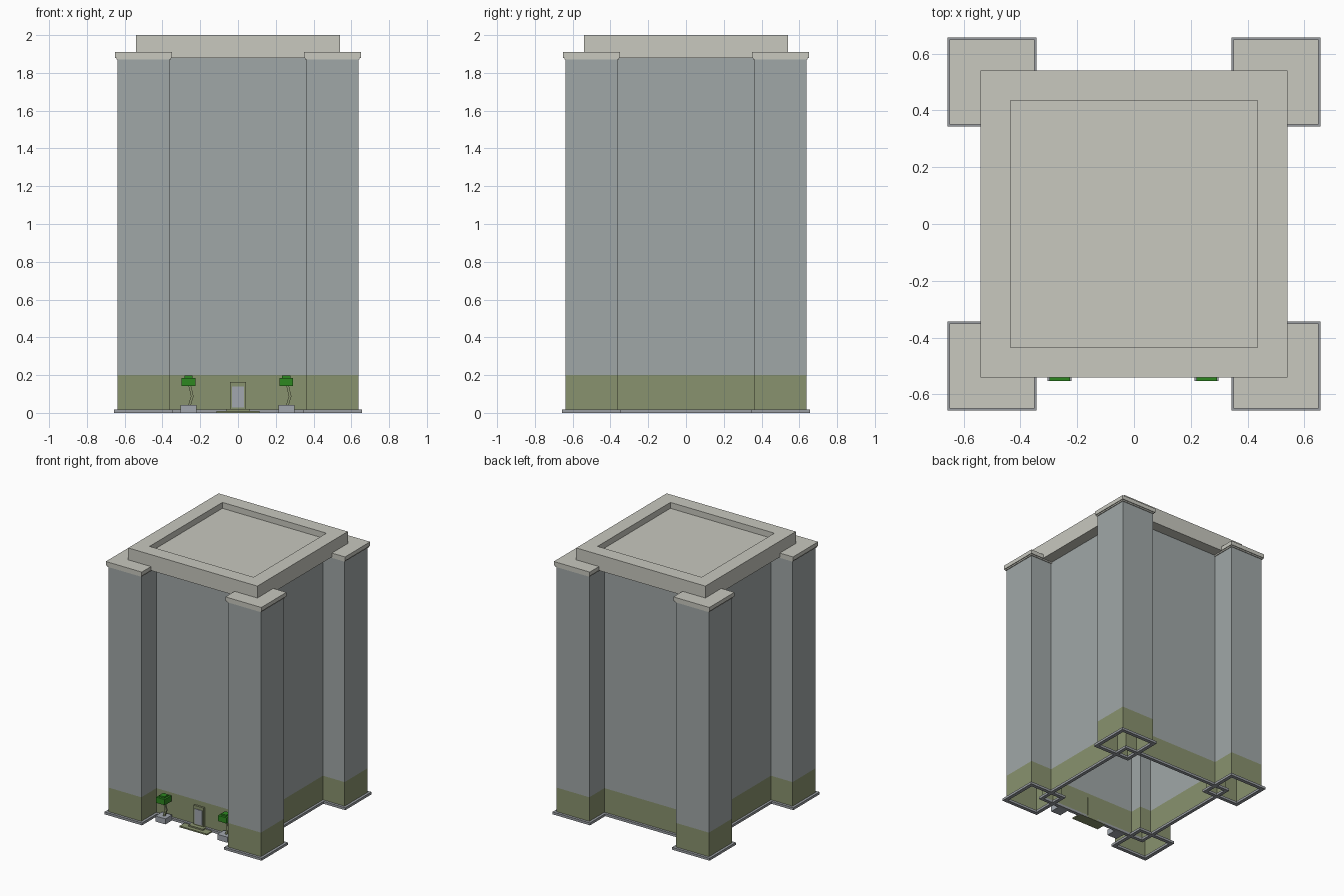
import bpy, bmesh
from mathutils import Vector

if "Cube" in bpy.data.objects:
    bpy.data.objects.remove(bpy.data.objects["Cube"])


def mat(name, r, g, b):
    m = bpy.data.materials.new(name)
    m.diffuse_color = (r, g, b, 1)
    m.use_nodes = True
    m.node_tree.nodes["Principled BSDF"].inputs["Base Color"].default_value = m.diffuse_color
    return m


WALL = mat("blue_grey_wall", 0.352, 0.390, 0.390)
OLIVE = mat("olive_band", 0.250, 0.288, 0.156)
ROOF = mat("pale_stone", 0.578, 0.578, 0.520)
TRIM = mat("grey_trim", 0.32, 0.34, 0.36)
PANE = mat("door_grey", 0.36, 0.39, 0.43)
LEAF = mat("leaf_green", 0.026, 0.245, 0.014)


def finish(name, bm, *mats):
    me = bpy.data.meshes.new(name)
    bm.to_mesh(me)
    bm.free()
    for m in mats:
        me.materials.append(m)
    ob = bpy.data.objects.new(name, me)
    bpy.context.collection.objects.link(ob)
    return ob


def box(name, x0, x1, y0, y1, z0, z1, m):
    bm = bmesh.new()
    bmesh.ops.create_cube(bm, size=1)
    for v in bm.verts:
        v.co = Vector((x0 + (v.co.x + .5) * (x1 - x0),
                       y0 + (v.co.y + .5) * (y1 - y0),
                       z0 + (v.co.z + .5) * (z1 - z0)))
    return finish(name, bm, m)


def ring(bm, cx, cy, h, z):
    return [bm.verts.new((cx + sx * h, cy + sy * h, z))
            for sx, sy in ((-1, -1), (1, -1), (1, 1), (-1, 1))]


def loft(bm, rings, closed=False):
    n = len(rings)
    for k in range(n if closed else n - 1):
        a, b = rings[k], rings[(k + 1) % n]
        for i in range(4):
            j = (i + 1) % 4
            bm.faces.new((a[i], a[j], b[j], b[i]))


def shell(name, cx, cy, h, top):
    """Hollow square wall, olive below 0.2."""
    bm = bmesh.new()
    loft(bm, [ring(bm, cx, cy, h, z) for z in (0.0, 0.2, top)])
    for f in bm.faces:
        f.material_index = 1 if f.calc_center_median().z < 0.2 else 0
    finish(name, bm, WALL, OLIVE)


def frame(name, cx, cy, outer, inner, z0, z1, m):
    """Square frame open in the middle."""
    bm = bmesh.new()
    loft(bm, [ring(bm, cx, cy, h, z) for h, z in
              ((outer, z0), (outer, z1), (inner, z1), (inner, z0))], True)
    finish(name, bm, m)


# core block with base trim
shell("core_wall", 0, 0, 0.457, 1.89)
frame("core_base_trim", 0, 0, 0.475, 0.45, 0, 0.018, TRIM)

# roof slab with sunken middle
bm = bmesh.new()
rs = [ring(bm, 0, 0, h, z) for h, z in
      ((0.54, 1.88), (0.54, 2.0), (0.435, 2.0), (0.435, 1.955))]
loft(bm, rs)
bm.faces.new(rs[-1])
bm.faces.new(rs[0][::-1])
finish("roof_slab", bm, ROOF)

# corner towers with caps and base trim
for sx in (-1, 1):
    for sy in (-1, 1):
        cx, cy = 0.5 * sx, 0.5 * sy
        shell("corner_tower", cx, cy, 0.138, 1.88)
        frame("tower_base_trim", cx, cy, 0.157, 0.13, 0, 0.018, TRIM)
        box("cap_skirt", cx - .144, cx + .144, cy - .144, cy + .144, 1.87, 1.881, ROOF)
        box("tower_cap", cx - .15, cx + .15, cy - .15, cy + .15, 1.88, 1.91, ROOF)

# entrance: door frame, pane and steps
box("door_frame", -0.043, 0.043, -0.472, -0.45, 0.0, 0.163, OLIVE)
box("door_pane", -0.032, 0.032, -0.476, -0.47, 0.028, 0.14, PANE)
box("lower_step", -0.115, 0.115, -0.535, -0.45, 0.0, 0.01, OLIVE)
box("upper_step", -0.06, 0.06, -0.505, -0.45, 0.01, 0.02, OLIVE)

# potted trees with bent trunks
for x in (-0.262, 0.256):
    y = -0.513
    box("planter", x - .042, x + .042, y - .04, y + .04, 0, 0.042, PANE)
    bm = bmesh.new()
    rs = [ring(bm, x + dx, y, 0.007, z) for dx, z in
          ((0.005, 0.04), (0.02, 0.088), (0.005, 0.15))]
    loft(bm, rs)
    finish("trunk", bm, OLIVE)
    box("foliage", x - .036, x + .036, y - .04, y + .04, 0.143, 0.186, LEAF)
    box("foliage_top", x - .022, x + .022, y - .024, y + .024, 0.186, 0.197, LEAF)

# face directions
for ob in bpy.data.objects:
    bm = bmesh.new()
    bm.from_mesh(ob.data)
    bmesh.ops.recalc_face_normals(bm, faces=bm.faces)
    bm.to_mesh(ob.data)
    bm.free()
